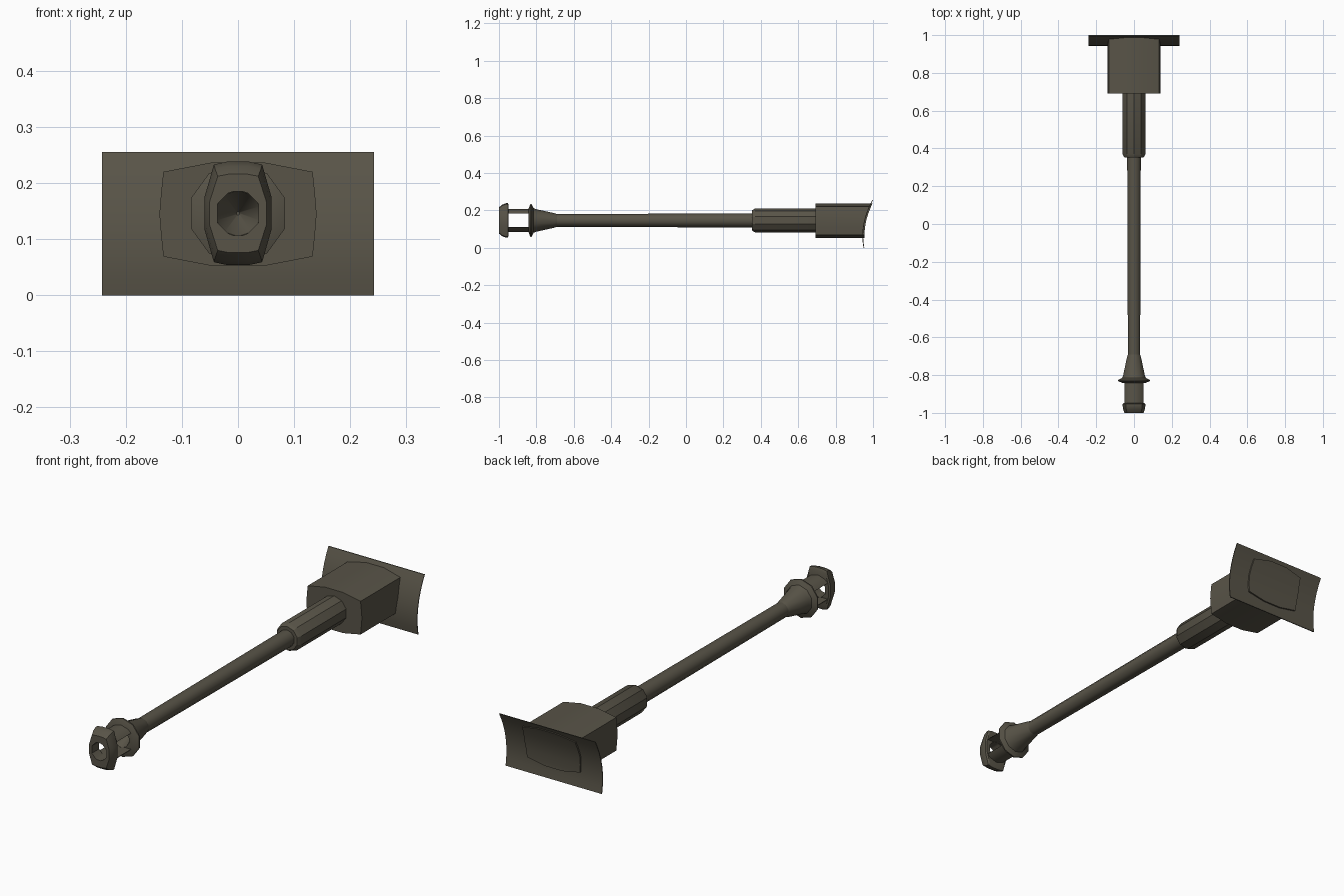
import bpy, bmesh, math

if "Cube" in bpy.data.objects:
    bpy.data.objects.remove(bpy.data.objects["Cube"])

CZ = 0.146  # height of the bore axis

mat = bpy.data.materials.new("dark olive grey paint")
mat.diffuse_color = (0.098, 0.088, 0.064, 1)
mat.use_nodes = True
mat.node_tree.nodes["Principled BSDF"].inputs["Base Color"].default_value = mat.diffuse_color


def loft(name, sections, smooth=30, caps=True, closed=False):
    """Skin a list of equal point loops; caps are strips across each end loop."""
    bm = bmesh.new()
    rows = [[bm.verts.new(p) for p in s] for s in sections]
    n = len(rows[0])
    pairs = list(zip(rows, rows[1:])) + ([(rows[-1], rows[0])] if closed else [])
    for a, b in pairs:
        for i in range(n):
            j = (i + 1) % n
            bm.faces.new((a[i], a[j], b[j], b[i]))
    if caps and not closed:
        for r in (rows[0], rows[-1]):
            for i in range(n // 2 - 1):
                bm.faces.new((r[i], r[i + 1], r[n - 2 - i], r[n - 1 - i]))
    bmesh.ops.recalc_face_normals(bm, faces=bm.faces)
    me = bpy.data.meshes.new(name)
    bm.to_mesh(me)
    bm.free()
    me.materials.append(mat)
    ob = bpy.data.objects.new(name, me)
    bpy.context.collection.objects.link(ob)
    bpy.context.view_layer.objects.active = ob
    ob.select_set(True)
    bpy.ops.object.shade_smooth_by_angle(angle=math.radians(smooth))
    ob.select_set(False)
    return ob


def ring(y, r, n=10):
    """Ten-sided loop round the bore, with a corner at the top."""
    return [(r * math.cos(a), y, CZ + r * math.sin(a))
            for a in (math.radians(90 + 360 * i / n) for i in range(n))]


def turned(name, profile, smooth=30):
    return loft(name, [ring(y, r) for y, r in profile], smooth)


# Barrel and recoil sleeve
turned("barrel", [(-0.70, 0.034), (0.40, 0.038)], 40)
turned("recoil_sleeve", [(0.353, 0.054), (0.37, 0.064), (0.70, 0.064)])

# Muzzle brake rear: cone, flange and hollow bore
turned("muzzle_brake_cone", [
    (-0.69, 0.034), (-0.705, 0.039), (-0.80, 0.060), (-0.815, 0.066),
    (-0.826, 0.088), (-0.832, 0.088), (-0.842, 0.062), (-0.842, 0.041),
    (-0.76, 0.003)], 40)

# Muzzle brake front baffle, flattened at the sides, with a round hole
quarter = [(0.020, 0.092), (0.043, 0.087), (0.060, 0.028)]
outline = (quarter + [(x, -z) for x, z in reversed(quarter)]
           + [(-x, -z) for x, z in quarter]
           + [(-x, z) for x, z in reversed(quarter)])


def baffle(y, sx, sz):
    return [(x * sx, y, CZ + z * sz) for x, z in outline]


def hole(y):
    out = []
    for x, z in outline:
        a = math.atan2(z, x)
        out.append((0.040 * math.cos(a), y, CZ + 0.040 * math.sin(a)))
    return out


loft("muzzle_baffle", [
    hole(-1.0), baffle(-1.0, 0.84, 0.76), baffle(-0.983, 0.95, 0.91),
    baffle(-0.963, 1, 1), baffle(-0.953, 1, 1), baffle(-0.948, 0.9, 0.9),
    hole(-0.948)], 30, closed=True)

# Upper and lower bars joining the baffle to the flange
arc = [math.radians(a) for a in (36, 54, 90, 126, 144)]
bar = ([(0.062 * math.cos(a), 0.062 * math.sin(a)) for a in arc]
       + [(0.041 * math.cos(a), max(0.036, 0.041 * math.sin(a))) for a in reversed(arc)])
for label, s in (("upper", 1), ("lower", -1)):
    loft(label + "_brake_bar",
         [[(x, y, CZ + s * z) for x, z in bar] for y in (-0.955, -0.835)], 40)


# Curved shield plate
def plate_y(z):
    return 0.947 + 1.47 * (z - 0.065) ** 2


levels = [0.255 * i / 8 for i in range(9)]
curve = ([(plate_y(z), z) for z in levels]
         + [(plate_y(z) - 0.004, z) for z in reversed(levels)])
loft("shield_plate", [[(x, y, z) for y, z in curve] for x in (-0.242, 0.242)], 40)

# Mantlet box, its back end following the curve of the plate
rows = [(0.052, 0.045), (0.069, 0.133), (0.107, 0.137), (0.145, 0.140),
        (0.183, 0.137), (0.220, 0.133), (0.237, 0.045)]
side = [(-w, z) for z, w in rows] + [(w, z) for z, w in reversed(rows)]
loft("mantlet_box", [[(x, 0.692, z) for x, z in side],
                     [(x, plate_y(z) + 0.007, z) for x, z in side]], 30)
